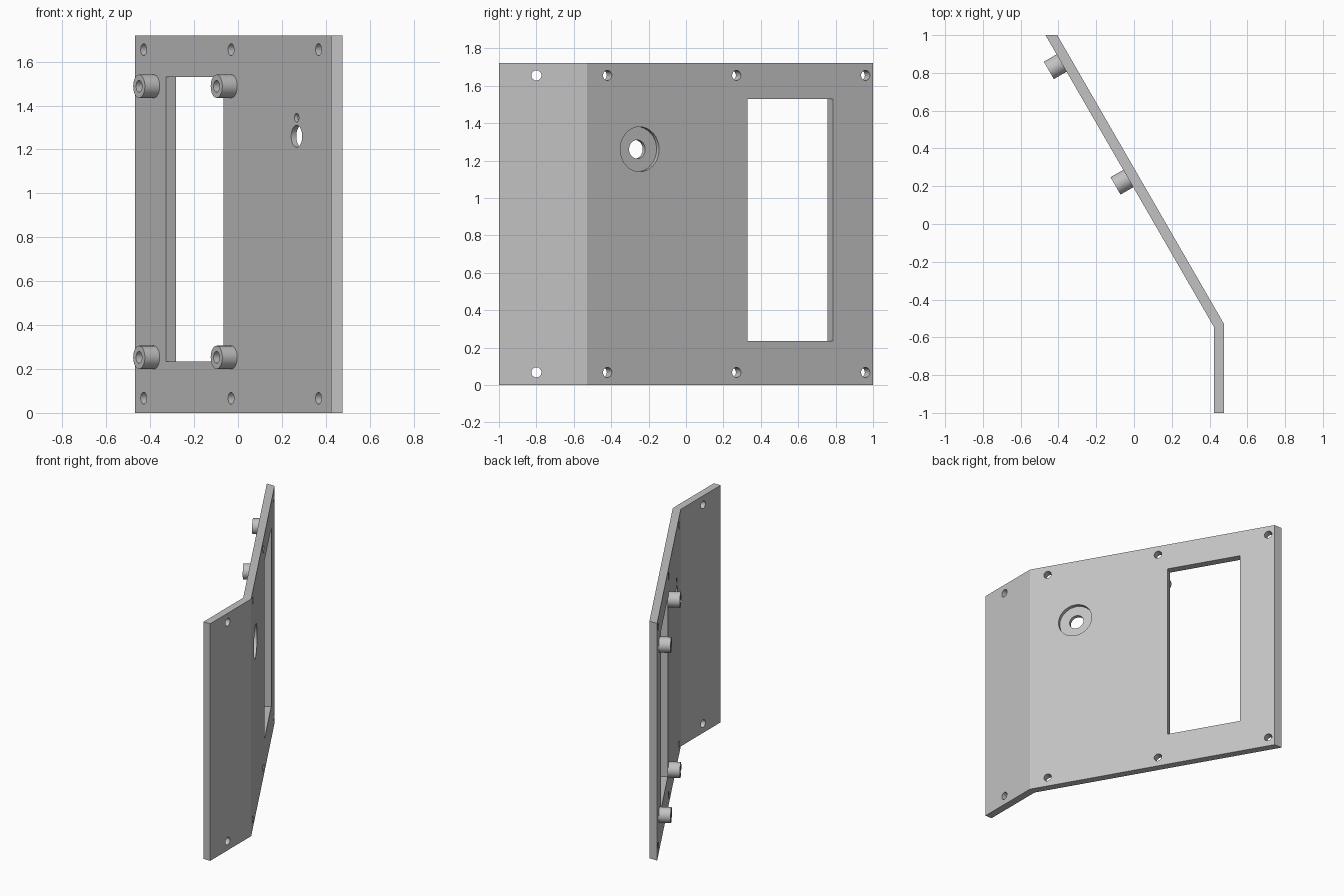
import bpy, bmesh, math
from mathutils import Matrix, Vector

if "Cube" in bpy.data.objects:
    bpy.data.objects.remove(bpy.data.objects["Cube"])

H, T = 1.72, 0.054                        # panel height and thickness
C30, S30 = math.cos(math.pi / 6), 0.5
BEND = Vector((0.477, -0.53, 0))          # outer corner of the bend
N = Vector((C30, S30, 0))                 # outward normal of the slanted panel
D = Vector((-S30, C30, 0))                # direction along the slanted panel

grey = bpy.data.materials.new("plain grey")
grey.diffuse_color = (0.54, 0.54, 0.54, 1)
grey.use_nodes = True
grey.node_tree.nodes["Principled BSDF"].inputs["Base Color"].default_value = grey.diffuse_color


def make(name, bm):
    bmesh.ops.recalc_face_normals(bm, faces=bm.faces)
    me = bpy.data.meshes.new(name)
    bm.to_mesh(me)
    bm.free()
    ob = bpy.data.objects.new(name, me)
    bpy.context.collection.objects.link(ob)
    me.materials.append(grey)
    return ob


def frame(s, z, depth, normal=N, along=D, origin=BEND):
    """Matrix at a spot on the outer face, local z pointing along the normal."""
    up = Vector((0, 0, 1))
    p = origin + along * s + up * z - normal * depth
    return Matrix((along, up, normal)).transposed().to_4x4(), p


def place(s, z, depth, **kw):
    m, p = frame(s, z, depth, **kw)
    return Matrix.Translation(p) @ m


def cut(target, bm):
    cutter = make("cutter", bm)
    mod = target.modifiers.new("cut", 'BOOLEAN')
    mod.operation, mod.solver, mod.object = 'DIFFERENCE', 'EXACT', cutter
    bpy.context.view_layer.objects.active = target
    bpy.ops.object.modifier_apply(modifier=mod.name)
    bpy.data.objects.remove(cutter)


def drill(bm, r, s, z, d0, d1, **kw):
    """Cylinder from depth d0 to d1 below the outer face."""
    bmesh.ops.create_cone(bm, cap_ends=True, segments=32, radius1=r, radius2=r,
                          depth=d1 - d0, matrix=place(s, z, (d0 + d1) / 2, **kw))


def smooth(ob):
    bpy.ops.object.select_all(action='DESELECT')
    ob.select_set(True)
    bpy.context.view_layer.objects.active = ob
    bpy.ops.object.shade_smooth_by_angle(angle=math.radians(30))


# Bent panel, extruded from its plan profile
inner_y = -0.53 - T * math.tan(math.radians(15))
profile = [(0.477, -1), (0.477, -0.53), (-0.4064, 1), (-0.4064 - T / C30, 1),
           (0.477 - T, inner_y), (0.477 - T, -1)]
bm = bmesh.new()
face = bm.faces.new([bm.verts.new((x, y, 0)) for x, y in profile])
ext = bmesh.ops.extrude_face_region(bm, geom=[face])
bmesh.ops.translate(bm, vec=(0, 0, H),
                    verts=[v for v in ext['geom'] if isinstance(v, bmesh.types.BMVert)])
panel = make("bent_panel", bm)

# Screw holes and display window
flange = dict(normal=Vector((1, 0, 0)), along=Vector((0, 1, 0)),
              origin=Vector((0.477, 0, 0)))
bm = bmesh.new()
for z in (0.067, 1.655):
    for s in (0.127, 0.924, 1.72):
        drill(bm, 0.027, s, z, -0.02, T + 0.02)
    drill(bm, 0.027, -0.8, z, -0.02, T + 0.02, **flange)
bmesh.ops.create_cube(bm, size=1, matrix=place(1.2555, 0.8825, T / 2)
                      @ Matrix.Diagonal((0.525, 1.295, 0.2, 1)))
cut(panel, bm)

# Round knob recess, shaft hole and blind locating hole on the inner face
for r, z, d0, d1 in ((0.12, 1.26, -0.02, 0.027), (0.05, 1.26, 0.01, T + 0.02),
                     (0.02, 1.345, T - 0.018, T + 0.02)):
    bm = bmesh.new()
    drill(bm, r, 0.326, z, d0, d1)
    cut(panel, bm)
smooth(panel)

# Hollow standoffs on the inner face
L, RO, RI, SEG = 0.078, 0.053, 0.027, 32
for s in (0.921, 1.627):
    for z in (0.253, 1.488):
        bm = bmesh.new()
        rings = []
        for r, d in ((RO, T - 0.005), (RO, T + L), (RI, T + L), (RI, T + 0.004)):
            m = place(s, z, d)
            rings.append([bm.verts.new(m @ Vector((r * math.cos(a), r * math.sin(a), 0)))
                          for a in (2 * math.pi * i / SEG for i in range(SEG))])
        for a, b in zip(rings, rings[1:]):
            for i in range(SEG):
                j = (i + 1) % SEG
                bm.faces.new((a[i], a[j], b[j], b[i]))
        bm.faces.new(rings[0])
        bm.faces.new(rings[-1])
        smooth(make("standoff", bm))
